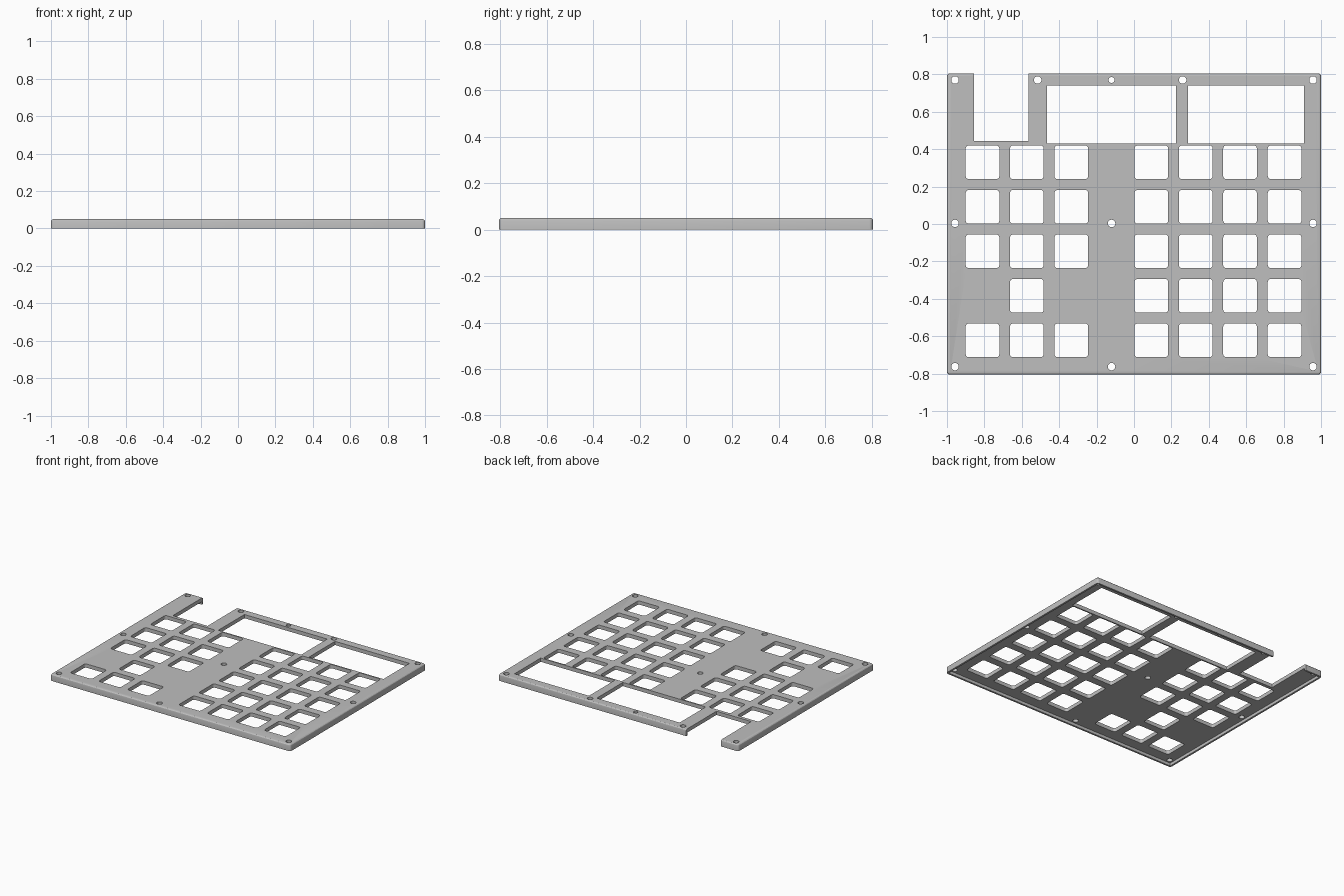
import bpy, bmesh, math

cube = bpy.data.objects.get("Cube")
if cube:
    bpy.data.objects.remove(cube)

HEIGHT, FLOOR, RIM = 0.05, 0.022, 0.014
HALF_X, HALF_Y = 1.0, 0.805


def make_object(name, bm):
    mesh = bpy.data.meshes.new(name)
    bmesh.ops.recalc_face_normals(bm, faces=bm.faces)
    bm.to_mesh(mesh)
    bm.free()
    obj = bpy.data.objects.new(name, mesh)
    bpy.context.collection.objects.link(obj)
    return obj


def add_prism(bm, outline, z0, z1):
    """Extrude a closed outline between two heights."""
    face = bm.faces.new([bm.verts.new((x, y, z0)) for x, y in outline])
    ext = bmesh.ops.extrude_face_region(bm, geom=[face])
    verts = [v for v in ext["geom"] if isinstance(v, bmesh.types.BMVert)]
    bmesh.ops.translate(bm, verts=verts, vec=(0, 0, z1 - z0))


def rounded_rect(x0, x1, y0, y1, r, steps=4):
    corners = [(x1 - r, y1 - r), (x0 + r, y1 - r), (x0 + r, y0 + r), (x1 - r, y0 + r)]
    points = []
    for i, (cx, cy) in enumerate(corners):
        for s in range(steps + 1):
            a = math.pi / 2 * (i + s / steps)
            points.append((cx + r * math.cos(a), cy + r * math.sin(a)))
    return points


def rect(x0, x1, y0, y1):
    return [(x0, y0), (x1, y0), (x1, y1), (x0, y1)]


def circle(cx, cy, r, n=24):
    return [(cx + r * math.cos(math.tau * i / n), cy + r * math.sin(math.tau * i / n))
            for i in range(n)]


def subtract(target, cutter):
    cutter.hide_render = True
    mod = target.modifiers.new("cut", "BOOLEAN")
    mod.operation, mod.solver, mod.object = "DIFFERENCE", "EXACT", cutter
    graph = bpy.context.evaluated_depsgraph_get()
    mesh = bpy.data.meshes.new_from_object(target.evaluated_get(graph))
    target.modifiers.clear()
    target.data = mesh
    bpy.data.objects.remove(cutter)


# Case plate with rounded corners and a softened top edge
bm = bmesh.new()
add_prism(bm, rounded_rect(-HALF_X, HALF_X, -HALF_Y, HALF_Y, 0.016), 0, HEIGHT)
top_edges = [e for e in bm.edges if all(v.co.z > HEIGHT - 0.001 for v in e.verts)]
bmesh.ops.bevel(bm, geom=top_edges, offset=0.012, segments=3, profile=0.5, affect="EDGES")
plate = make_object("keypad_top_plate", bm)

# Hollow underside, leaving a thin rim
bm = bmesh.new()
add_prism(bm, rect(RIM - HALF_X, HALF_X - RIM, RIM - HALF_Y, HALF_Y - RIM), -0.1, FLOOR)
subtract(plate, make_object("underside_cutter", bm))

# Key openings, display windows, cable notch and screw holes
bm = bmesh.new()
left_cols = [-0.81, -0.573, -0.335]
right_cols = [0.093, 0.33, 0.567, 0.805]
KEY = 0.09
for row in range(5):
    y = 0.33 - 0.238 * row
    columns = (left_cols[1:2] if row == 3 else left_cols) + right_cols
    for x in columns:
        add_prism(bm, rounded_rect(x - KEY, x + KEY, y - KEY, y + KEY, 0.016), -0.1, 0.1)
for x0, x1 in ((-0.465, 0.225), (0.29, 0.91)):
    add_prism(bm, rect(x0, x1, 0.43, 0.74), -0.1, 0.1)
add_prism(bm, rect(-0.855, -0.565, 0.445, 0.9), -0.1, 0.1)
screws = [(x, 0.77) for x in (-0.957, -0.515, -0.12, 0.26, 0.957)]
screws += [(x, y) for x in (-0.957, -0.12, 0.957) for y in (0.003, -0.763)]
for x, y in screws:
    add_prism(bm, circle(x, y, 0.016 if (x, y) == (-0.12, 0.77) else 0.02), -0.1, 0.1)
subtract(plate, make_object("opening_cutter", bm))

# Grey plastic
grey = bpy.data.materials.new("grey_plastic")
grey.use_nodes = True
colour = (0.52, 0.52, 0.52, 1)
grey.diffuse_color = colour
grey.node_tree.nodes["Principled BSDF"].inputs["Base Color"].default_value = colour
plate.data.materials.clear()
plate.data.materials.append(grey)
for poly in plate.data.polygons:
    poly.material_index = 0

# Smooth only the screw holes and small corner arcs
bpy.ops.object.select_all(action="DESELECT")
plate.select_set(True)
bpy.context.view_layer.objects.active = plate
bpy.ops.object.shade_smooth_by_angle(angle=math.radians(24))
